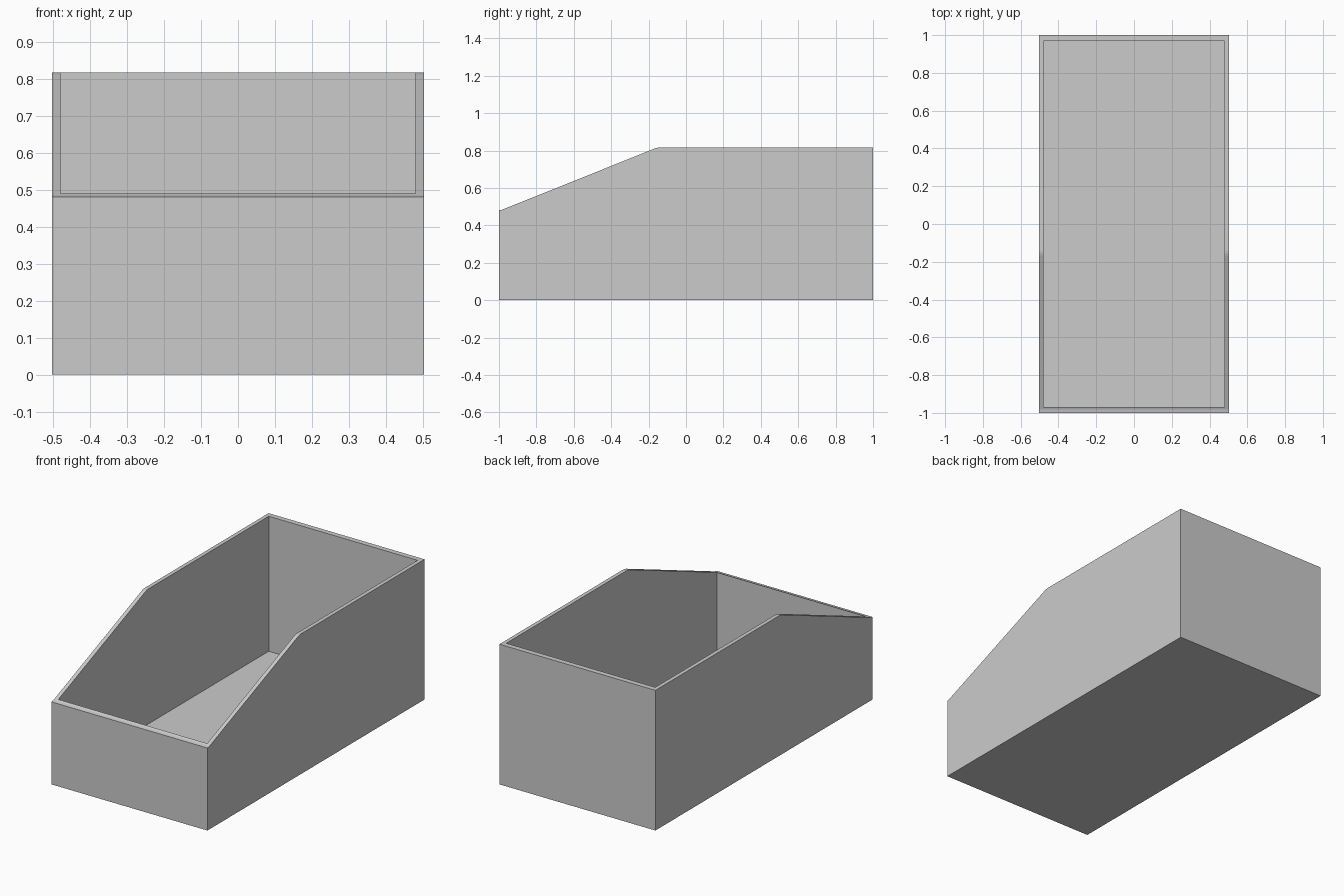
import bpy, bmesh

if "Cube" in bpy.data.objects:
    bpy.data.objects.remove(bpy.data.objects["Cube"])

W, FLOOR = 0.503, 0.03        # half width, floor thickness
WALL_X, WALL_Y = 0.023, 0.031


def extrude_profile(name, profile, half_width):
    """Extrude a (y, z) side profile symmetrically along x."""
    bm = bmesh.new()
    face = bm.faces.new([bm.verts.new((-half_width, y, z)) for y, z in profile])
    ext = bmesh.ops.extrude_face_region(bm, geom=[face])
    moved = [v for v in ext["geom"] if isinstance(v, bmesh.types.BMVert)]
    bmesh.ops.translate(bm, verts=moved, vec=(2 * half_width, 0, 0))
    bmesh.ops.recalc_face_normals(bm, faces=bm.faces)
    mesh = bpy.data.meshes.new(name)
    bm.to_mesh(mesh)
    bm.free()
    obj = bpy.data.objects.new(name, mesh)
    bpy.context.collection.objects.link(obj)
    return obj


# Outer body: low front, sloped sides with a softened knee, tall back
body = extrude_profile("open_bin", [
    (-1, 0), (1, 0), (1, 0.817), (-0.14, 0.817), (-0.155, 0.815),
    (-0.17, 0.81), (-0.983, 0.484), (-1, 0.481)], W)

# Inner cavity cutter
yi = 1 - WALL_Y
cutter = extrude_profile("cavity_cutter", [
    (-yi, FLOOR), (yi, FLOOR), (yi, 1.2), (-yi, 1.2)], W - WALL_X)

mod = body.modifiers.new("cavity", 'BOOLEAN')
mod.operation = 'DIFFERENCE'
mod.solver = 'EXACT'
mod.object = cutter

# Bake the cavity, then discard the cutter
bpy.context.view_layer.objects.active = body
body.select_set(True)
bpy.ops.object.modifier_apply(modifier=mod.name)
bpy.data.objects.remove(cutter)
